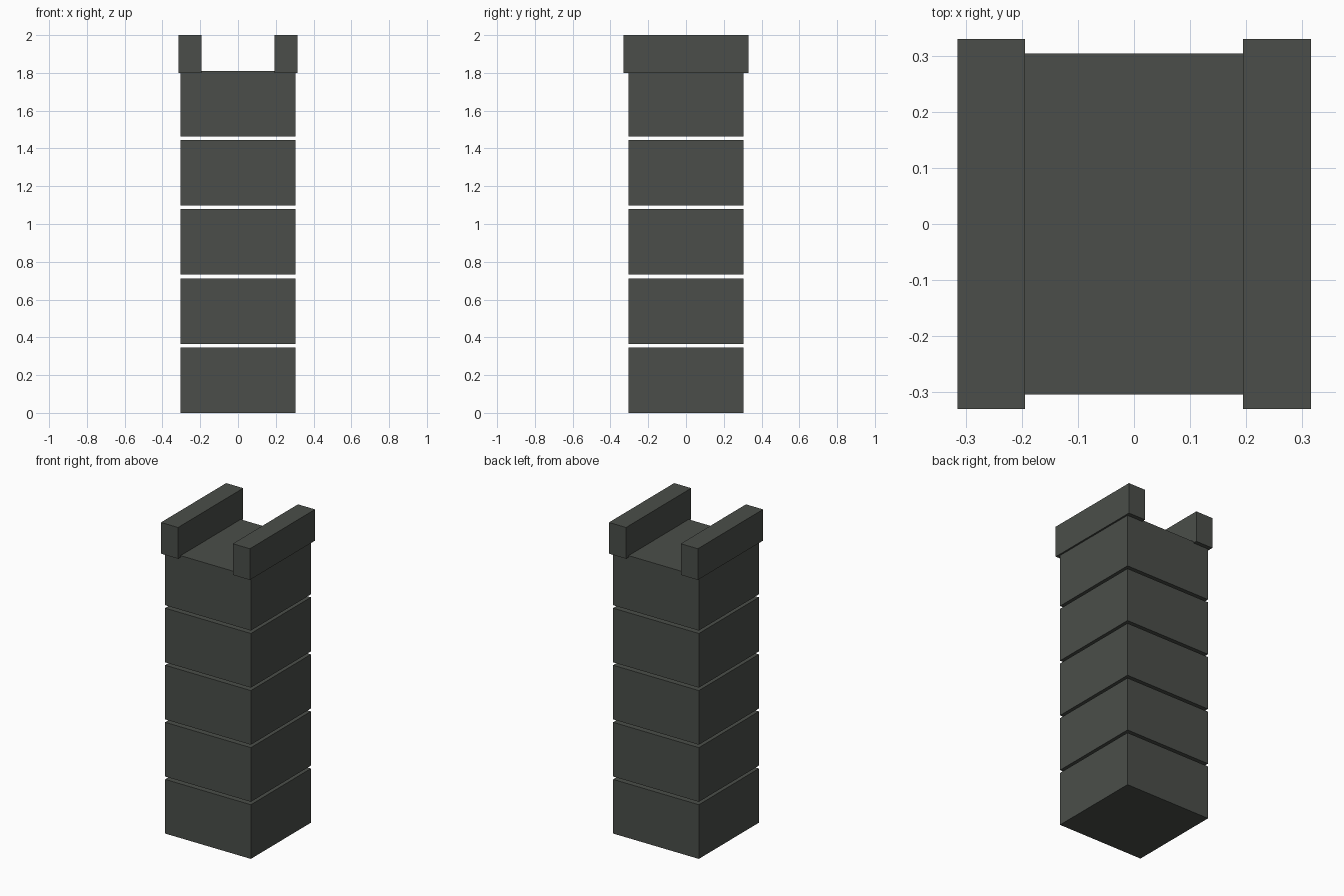
import bpy

if "Cube" in bpy.data.objects:
    bpy.data.objects.remove(bpy.data.objects["Cube"])

stone = bpy.data.materials.new("dark grey stone")
stone.diffuse_color = (0.069, 0.076, 0.067, 1)
stone.use_nodes = True
stone.node_tree.nodes["Principled BSDF"].inputs["Base Color"].default_value = stone.diffuse_color


def box(name, centre, size):
    bpy.ops.mesh.primitive_cube_add(size=1, location=centre)
    ob = bpy.context.object
    ob.name = name
    ob.scale = size
    bpy.ops.object.transform_apply(location=False, rotation=False, scale=True)
    ob.data.materials.append(stone)
    return ob


# Column of five separate blocks with open gaps between them
HEIGHT, PITCH = 0.347, 0.3657
for i in range(5):
    box(f"pillar_block_{i + 1}", (0, 0, i * PITCH + HEIGHT / 2), (0.608, 0.608, HEIGHT))

# Two rails on top, overhanging the column slightly
for side, sx in (("left", -1), ("right", 1)):
    box(f"top_rail_{side}", (sx * 0.2545, 0, 1.9), (0.121, 0.66, 0.2))
